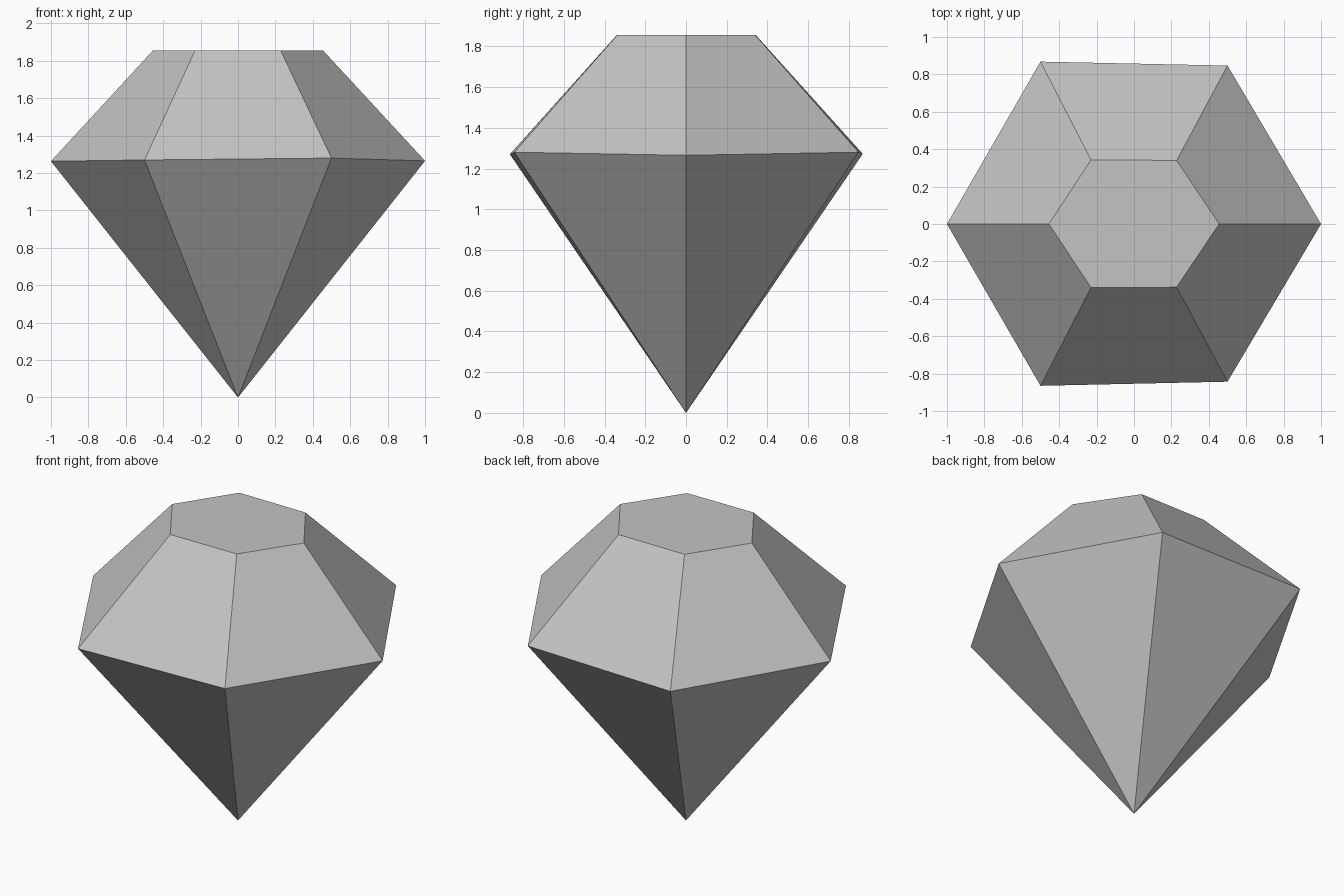
import bpy, bmesh

if "Cube" in bpy.data.objects:
    bpy.data.objects.remove(bpy.data.objects["Cube"])

mat = bpy.data.materials.new("plain grey")
mat.diffuse_color = (0.55, 0.55, 0.55, 1)
mat.use_nodes = True
mat.node_tree.nodes["Principled BSDF"].inputs["Base Color"].default_value = mat.diffuse_color

bm = bmesh.new()

# Slightly uneven hand-cut girdle, flat hexagonal table and pointed base
girdle = [bm.verts.new(p) for p in (
    (1, 0, 1.265), (0.5, 0.847, 1.28), (-0.5, 0.868, 1.272),
    (-1, 0, 1.263), (-0.5, -0.865, 1.27), (0.5, -0.843, 1.28))]
table = [bm.verts.new((x, y, 1.855)) for x, y in (
    (0.455, 0), (0.228, 0.34), (-0.23, 0.343),
    (-0.455, 0), (-0.23, -0.34), (0.228, -0.338))]
tip = bm.verts.new((0, 0, 0))

# Crown and pavilion facets all round
for i in range(6):
    j = (i + 1) % 6
    bm.faces.new((girdle[i], girdle[j], table[j], table[i]))
    bm.faces.new((girdle[j], girdle[i], tip))
bm.faces.new(table)
bmesh.ops.recalc_face_normals(bm, faces=bm.faces)

mesh = bpy.data.meshes.new("gem")
bm.to_mesh(mesh)
bm.free()
mesh.materials.append(mat)
gem = bpy.data.objects.new("gem", mesh)
bpy.context.collection.objects.link(gem)
